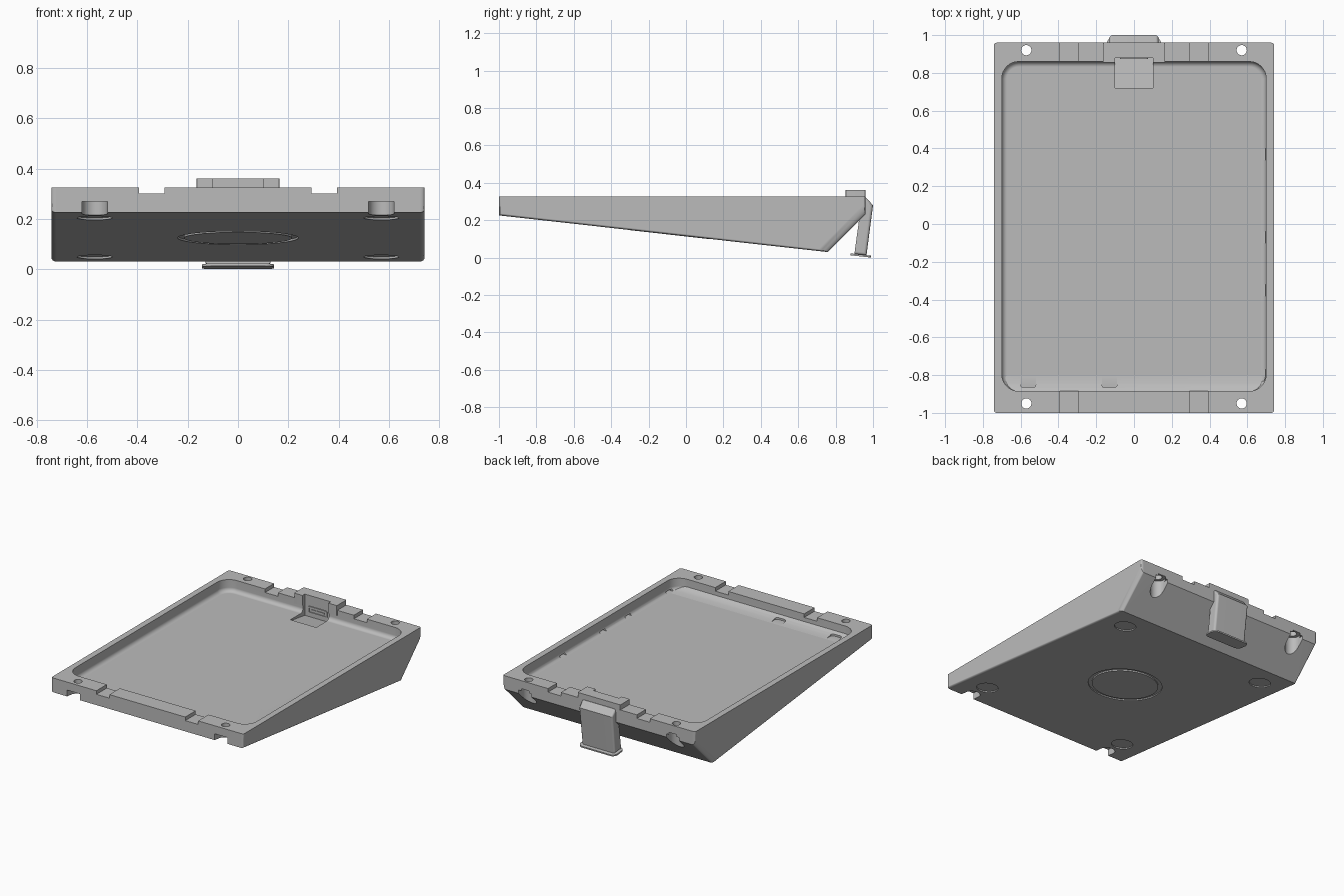
import bpy, bmesh, math
from mathutils import Matrix

cube = bpy.data.objects.get("Cube")
if cube:
    bpy.data.objects.remove(cube)

grey = bpy.data.materials.new("plain grey")
grey.use_nodes = True
colour = (0.5, 0.5, 0.5, 1)
grey.diffuse_color = colour
grey.node_tree.nodes["Principled BSDF"].inputs["Base Color"].default_value = colour


def make(name, bm):
    bmesh.ops.recalc_face_normals(bm, faces=bm.faces[:])
    mesh = bpy.data.meshes.new(name)
    bm.to_mesh(mesh)
    bm.free()
    obj = bpy.data.objects.new(name, mesh)
    mesh.materials.append(grey)
    bpy.context.collection.objects.link(obj)
    return obj


def prism(profile, half):
    """Extrude a y-z profile across x."""
    bm = bmesh.new()
    face = bm.faces.new([bm.verts.new((-half, y, z)) for y, z in profile])
    out = bmesh.ops.extrude_face_region(bm, geom=[face])
    bmesh.ops.translate(bm, vec=(2 * half, 0, 0),
                        verts=[g for g in out["geom"] if isinstance(g, bmesh.types.BMVert)])
    return bm


def box(x0, x1, y0, y1, z0, z1):
    bm = prism([(y0, z0), (y1, z0), (y1, z1), (y0, z1)], (x1 - x0) / 2)
    bmesh.ops.translate(bm, vec=((x0 + x1) / 2, 0, 0), verts=bm.verts[:])
    return bm


def cylinder(radius, height, place, tilt=0.0, sides=48):
    bm = bmesh.new()
    matrix = Matrix.Translation(place) @ Matrix.Rotation(tilt, 4, "X")
    bmesh.ops.create_cone(bm, cap_ends=True, segments=sides, radius1=radius,
                          radius2=radius, depth=height, matrix=matrix)
    return bm


def round_edges(bm, rule, size, segments=4):
    edges = [e for e in bm.edges if rule(*[v.co for v in e.verts])]
    bmesh.ops.bevel(bm, geom=edges, offset=size, segments=segments, profile=0.5, affect="EDGES")
    return bm


def upright(a, b):
    return abs(a.z - b.z) > 0.004 and abs(a.x - b.x) < 0.001 and abs(a.y - b.y) < 0.001


def select(obj):
    bpy.ops.object.select_all(action="DESELECT")
    bpy.context.view_layer.objects.active = obj
    obj.select_set(True)


def apply(obj, mod):
    select(obj)
    bpy.ops.object.modifier_apply(modifier=mod.name)


def cut(target, bm):
    tool = make("cutter", bm)
    mod = target.modifiers.new("cut", "BOOLEAN")
    mod.operation, mod.solver, mod.object = "DIFFERENCE", "EXACT", tool
    apply(target, mod)
    bpy.data.objects.remove(tool)


def smooth(obj):
    select(obj)
    bpy.ops.object.shade_smooth_by_angle(angle=math.radians(32))
    mod = obj.modifiers.new("even_shading", "WEIGHTED_NORMAL")
    mod.keep_sharp = True


TOP, FLOOR, WIDTH = 0.326, 0.243, 0.742
FRONT, REAR, HEEL = 0.226, 0.03, 0.757
SLOPE = (FRONT - REAR) / (HEEL + 1)
TILT = -math.atan(SLOPE)


def under(y):
    return FRONT - SLOPE * (y + 1)


# Wedge body, with its side edges rounded and the rear slope rounded most
bm = prism([(-1, TOP), (-1, FRONT), (HEEL, REAR), (0.96, 0.232), (0.96, TOP)], WIDTH)
weight = bm.edges.layers.float.new("bevel_weight_edge")
for e in bm.edges:
    a, b = (v.co for v in e.verts)
    if abs(a.x - b.x) < 0.01 and min(a.z, b.z) < 0.3:
        e[weight] = 1.0 if min(a.y, b.y) > 0.7 and max(a.z, b.z) < 0.3 else 0.25
body = make("wedge_body", bm)
bevel = body.modifiers.new("round", "BEVEL")
bevel.limit_method, bevel.width, bevel.segments = "WEIGHT", 0.045, 5
apply(body, bevel)

# Tray recess with rounded corners and a soft floor edge
tray = box(-0.70, 0.70, -0.885, 0.86, FLOOR, 0.5)
round_edges(tray, upright, 0.09, 8)
round_edges(tray, lambda a, b: max(a.z, b.z) < FLOOR + 0.001, 0.028, 5)
cut(body, tray)

# Rim notches, screw holes, counterbores and foot recesses
for side in (-1, 1):
    x = side * 0.57
    for y0, y1 in ((-1.1, -0.87), (0.845, 1.1)):
        cut(body, box(side * 0.343 - 0.05, side * 0.343 + 0.05, y0, y1, 0.301, 0.5))
    for y, end in ((-0.95, -1.1), (0.92, 1.1)):
        cut(body, cylinder(0.027, 1, (x, y, 0.3), sides=32))
        cut(body, cylinder(0.05, 0.27, (x, y, 0.135), sides=32))
        cut(body, box(x - 0.05, x + 0.05, min(y, end), max(y, end), 0, 0.27 if y < 0 else 0.255))
    for y in (-0.8, 0.59):
        cut(body, cylinder(0.07, 0.016, (x, y, under(y)), TILT))

# Finger slots low in the tray side wall
for y in (-0.8, -0.35, -0.07, 0.37):
    cut(body, box(0.68, 0.715, y - 0.03, y + 0.03, FLOOR + 0.002, FLOOR + 0.015))

# Round emblem recess underneath, left blank
cut(body, cylinder(0.24, 0.016, (0, -0.09, under(-0.09)), TILT, 64))

# Stepped pocket in front of the plug
cut(body, prism([(0.72, FLOOR - 0.008), (0.88, FLOOR - 0.03), (0.88, 0.5), (0.72, 0.5)], 0.1))
smooth(body)

# Gentle ramp along the front of the tray, with two finger slots
ramp = make("front_ramp", prism([(-0.89, FLOOR - 0.004), (-0.89, FLOOR + 0.034), (-0.87, FLOOR + 0.016),
                                 (-0.84, FLOOR + 0.006), (-0.8, FLOOR), (-0.8, FLOOR - 0.004)], 0.68))
for x in (-0.56, -0.13):
    cut(ramp, round_edges(box(x - 0.04, x + 0.04, -0.866, -0.78, FLOOR + 0.001, 0.4), upright, 0.015))
smooth(ramp)

# Blank inner disc of the emblem
smooth(make("emblem_disc", cylinder(0.215, 0.012, (0, -0.09, under(-0.09) + 0.005), TILT, 64)))

# Raised plug housing, hollowed at the front
housing = make("plug_housing", round_edges(box(-0.165, 0.165, 0.854, 0.96, 0.29, 0.361), upright, 0.006, 2))
cut(housing, box(-0.1, 0.1, 0.8, 0.88, 0.2, 0.4))
smooth(housing)

# Plug shell with a hollow mouth and a tongue
plug = make("plug_shell", round_edges(box(-0.075, 0.075, 0.874, 0.9, 0.238, 0.288),
            lambda a, b: abs(a.y - b.y) > 0.01, 0.012, 3))
cut(plug, box(-0.064, 0.064, 0.85, 0.888, 0.248, 0.278))
smooth(plug)
make("plug_tongue", box(-0.05, 0.05, 0.876, 0.892, 0.258, 0.268))

# Rear leg hanging from the rim
leg = prism([(0.93, TOP - 0.002), (0.962, TOP - 0.004), (1.0, 0.28),
             (0.965, 0.013), (0.9, 0.018), (0.925, 0.2)], 0.13)
round_edges(leg, lambda a, b: abs(a.x - b.x) < 0.01 and max(a.y, b.y) > 0.96, 0.016, 3)
smooth(make("rear_leg", leg))

# Thin foot plate below the leg
foot = box(-0.143, 0.143, -0.055, 0.055, -0.005, 0.005)
round_edges(foot, upright, 0.035, 6)
bmesh.ops.transform(foot, verts=foot.verts[:],
                    matrix=Matrix.Translation((0, 0.935, 0.0115)) @ Matrix.Rotation(TILT, 4, "X"))
smooth(make("foot_plate", foot))
